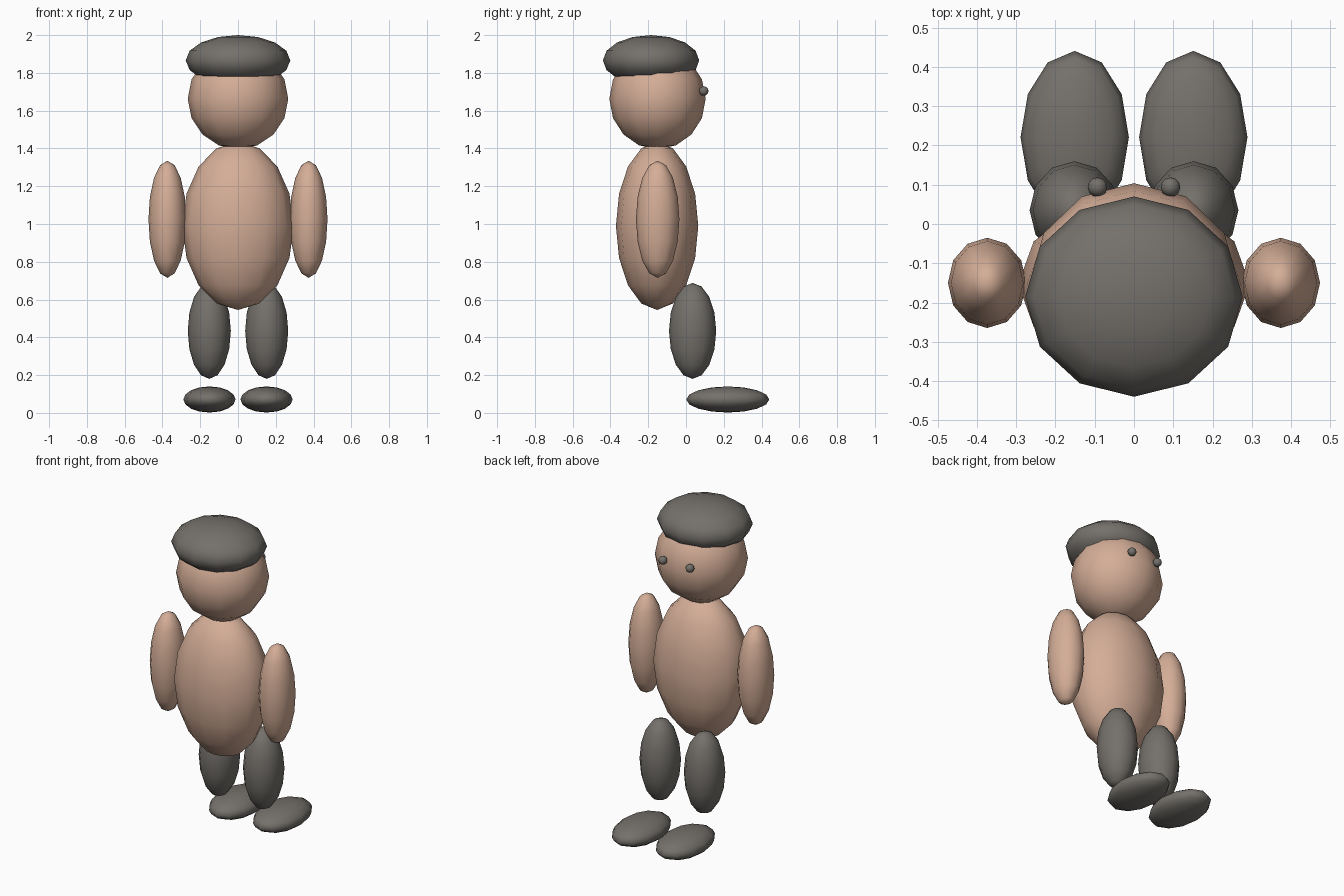
import bpy

if "Cube" in bpy.data.objects:
    bpy.data.objects.remove(bpy.data.objects["Cube"])


def material(name, color):
    m = bpy.data.materials.new(name)
    m.diffuse_color = (*color, 1.0)
    m.use_nodes = True
    m.node_tree.nodes["Principled BSDF"].inputs["Base Color"].default_value = m.diffuse_color
    return m


SKIN = material("warm_skin", (0.66, 0.42, 0.31))
DARK = material("dark_grey", (0.175, 0.163, 0.147))


def ellipsoid(name, center, radii, mat):
    """Low-poly smooth sphere stretched to the given radii."""
    bpy.ops.mesh.primitive_uv_sphere_add(segments=12, ring_count=8, radius=1, location=center)
    ob = bpy.context.object
    ob.name = name
    ob.scale = radii
    bpy.ops.object.transform_apply(location=False, rotation=False, scale=True)
    bpy.ops.object.shade_smooth()
    ob.data.materials.append(mat)
    return ob


# Torso, head and cap
ellipsoid("torso", (0, -0.153, 0.99), (0.295, 0.218, 0.445), SKIN)
ellipsoid("head", (0, -0.151, 1.663), (0.266, 0.255, 0.267), SKIN)
ellipsoid("cap", (0, -0.185, 1.866), (0.277, 0.255, 0.134), DARK)

# Paired parts: centre on the right side, radii, colour
PAIRS = {
    "arm": ((0.374, -0.15, 1.025), (0.1, 0.115, 0.31), SKIN),
    "leg": ((0.152, 0.035, 0.434), (0.114, 0.125, 0.254), DARK),
    "foot": ((0.151, 0.221, 0.071), (0.138, 0.22, 0.069), DARK),
    "eye": ((0.093, 0.094, 1.704), (0.025, 0.025, 0.025), DARK),
}
for part, (c, radii, mat) in PAIRS.items():
    for side, s in (("left", -1), ("right", 1)):
        ellipsoid(f"{side}_{part}", (s * c[0], c[1], c[2]), radii, mat)
